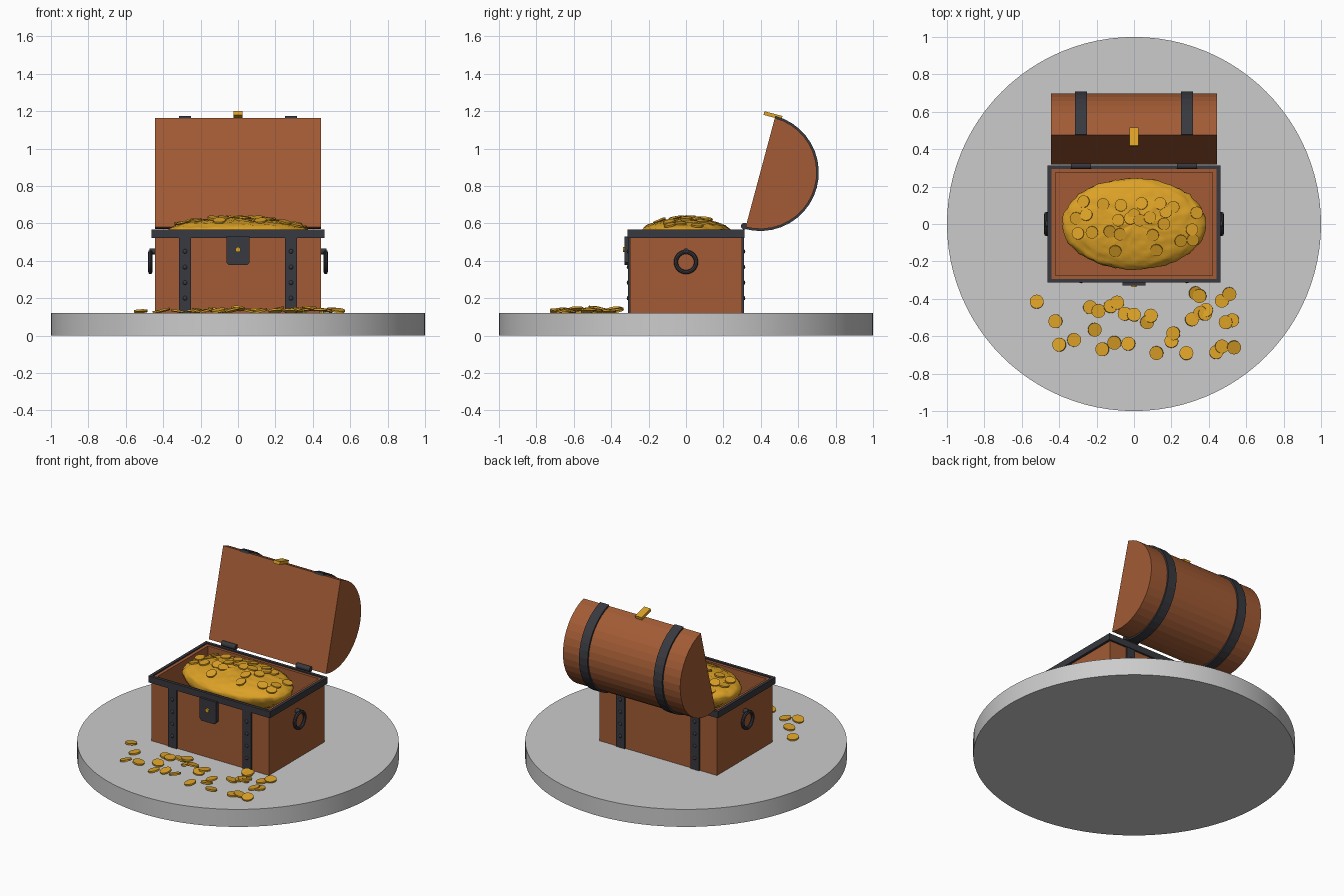
import bpy, bmesh, math, random
from mathutils import Vector, Matrix, noise

if "Cube" in bpy.data.objects:
    bpy.data.objects.remove(bpy.data.objects["Cube"])

random.seed(7)


def material(name, rgb):
    m = bpy.data.materials.new(name)
    m.diffuse_color = (*rgb, 1)
    m.use_nodes = True
    m.node_tree.nodes["Principled BSDF"].inputs["Base Color"].default_value = m.diffuse_color
    return m


WOOD = material("brown_wood", (0.36, 0.105, 0.035))
IRON = material("dark_iron", (0.04, 0.041, 0.05))
GOLD = material("gold", (0.72, 0.36, 0.02))
STONE = material("grey_stone", (0.6, 0.6, 0.6))


def finish(name, bm, mat, smooth=False):
    bmesh.ops.recalc_face_normals(bm, faces=bm.faces)
    me = bpy.data.meshes.new(name)
    bm.to_mesh(me)
    bm.free()
    me.materials.append(mat)
    ob = bpy.data.objects.new(name, me)
    bpy.context.collection.objects.link(ob)
    if smooth:
        bpy.ops.object.select_all(action='DESELECT')
        ob.select_set(True)
        bpy.context.view_layer.objects.active = ob
        bpy.ops.object.shade_smooth_by_angle(angle=math.radians(40))
    return ob


def box(name, lo, hi, mat):
    lo, hi = Vector(lo), Vector(hi)
    bm = bmesh.new()
    bmesh.ops.create_cube(bm, size=1, matrix=Matrix.Translation((lo + hi) / 2)
                          @ Matrix.Diagonal((*(hi - lo), 1)))
    return finish(name, bm, mat)


def prism(name, points, offset, mat):
    """Extrude a closed outline of 3D points along an offset."""
    bm = bmesh.new()
    face = bm.faces.new([bm.verts.new(p) for p in points])
    ext = bmesh.ops.extrude_face_region(bm, geom=[face], use_keep_orig=True)
    verts = [g for g in ext["geom"] if isinstance(g, bmesh.types.BMVert)]
    bmesh.ops.translate(bm, verts=verts, vec=offset)
    return finish(name, bm, mat)


def add_cylinder(bm, center, axis, radius, depth, segments):
    rot = Vector((0, 0, 1)).rotation_difference(Vector(axis)).to_matrix().to_4x4()
    bmesh.ops.create_cone(bm, cap_ends=True, segments=segments, radius1=radius,
                          radius2=radius, depth=depth,
                          matrix=Matrix.Translation(center) @ rot)


def cylinder(name, center, axis, radius, depth, mat, segments=16):
    bm = bmesh.new()
    add_cylinder(bm, center, axis, radius, depth, segments)
    return finish(name, bm, mat, True)


# Round ground slab
cylinder("round_base", (0, 0, 0.06), (0, 0, 1), 1.0, 0.12, STONE, 96)


# Open-topped boxes: chest body and iron rim
def hollow_box(name, hx, hy, z0, z1, wall, floor, mat):
    bm = bmesh.new()
    loops = []
    for inset, z in ((0, z0), (0, z1), (wall, z1), (wall, floor)):
        x, y = hx - inset, hy - inset
        loops.append([bm.verts.new((sx * x, sy * y, z))
                      for sx, sy in ((-1, -1), (1, -1), (1, 1), (-1, 1))])
    pairs = list(zip(loops, loops[1:]))
    if floor == z0:
        pairs.append((loops[3], loops[0]))
    else:
        bm.faces.new(loops[0])
        bm.faces.new(loops[3])
    for a, b in pairs:
        for i in range(4):
            j = (i + 1) % 4
            bm.faces.new((a[i], a[j], b[j], b[i]))
    return finish(name, bm, mat)


hollow_box("chest_body", 0.445, 0.3, 0.12, 0.558, 0.025, 0.15, WOOD)
hollow_box("chest_rim", 0.462, 0.313, 0.522, 0.566, 0.02, 0.522, IRON)

# Open lid: half barrel leaning back 15 degrees from upright
TILT = math.radians(15)
CENTER = Vector((0, 0.397, 0.872))
UP = Vector((0, math.sin(TILT), math.cos(TILT)))
BACK = Vector((0, math.cos(TILT), -math.sin(TILT)))


def arc(radius, x, n=20):
    return [CENTER + Vector((x, 0, 0)) + radius * (UP * math.cos(math.pi * i / n)
            + BACK * math.sin(math.pi * i / n)) for i in range(n + 1)]


prism("lid", arc(0.302, -0.445), (0.89, 0, 0), WOOD)

# Straps, rivets and hinges on both sides
for s, side in ((-1, "left"), (1, "right")):
    x = s * 0.283
    bm = bmesh.new()
    rings = [[bm.verts.new(p) for p in arc(r, x + dx)] for r, dx in
             ((0.295, -0.033), (0.313, -0.033), (0.313, 0.033), (0.295, 0.033))]
    for k in range(4):
        a, b = rings[k], rings[(k + 1) % 4]
        for i in range(len(a) - 1):
            bm.faces.new((a[i], a[i + 1], b[i + 1], b[i]))
    for end in (0, -1):
        bm.faces.new([r[end] for r in rings])
    finish("lid_strap_" + side, bm, IRON)

    for sy, face in ((-1, "front"), (1, "back")):
        y0, y1 = sorted((sy * 0.295, sy * 0.309))
        box(f"body_strap_{face}_{side}", (x - 0.033, y0, 0.12),
            (x + 0.033, y1, 0.53), IRON)
        bm = bmesh.new()
        for z in (0.2, 0.283, 0.366, 0.45):
            bmesh.ops.create_uvsphere(
                bm, u_segments=10, v_segments=6, radius=1,
                matrix=Matrix.Translation((x, sy * 0.309, z))
                @ Matrix.Diagonal((0.012, 0.008, 0.012, 1)))
        finish(f"rivets_{face}_{side}", bm, IRON, True)

    cylinder("hinge_" + side, (x, 0.312, 0.585), (1, 0, 0), 0.018, 0.105, IRON)

    # Hanging ring handle with its peg
    bm = bmesh.new()
    grid = []
    for i in range(28):
        a = 2 * math.pi * i / 28
        grid.append([])
        for j in range(8):
            b = 2 * math.pi * j / 8
            r = 0.054 + 0.011 * math.cos(b)
            grid[i].append(bm.verts.new((s * 0.469 + 0.011 * math.sin(b),
                                         r * math.cos(a), 0.393 + r * math.sin(a))))
    for i in range(28):
        for j in range(8):
            k, m = (i + 1) % 28, (j + 1) % 8
            bm.faces.new((grid[i][j], grid[k][j], grid[k][m], grid[i][m]))
    finish("ring_handle_" + side, bm, IRON, True)
    cylinder("handle_peg_" + side, (s * 0.456, 0, 0.45), (1, 0, 0), 0.016, 0.034, IRON)

# Lock plate with clipped lower corners, keyhole stud and lid hasp
half = [(0.062, 0.53), (0.062, 0.39), (0.048, 0.376)]
outline = half + [(-x, z) for x, z in reversed(half)]
prism("lock_plate", [(x, -0.328, z) for x, z in outline], (0, 0.03, 0), IRON)
cylinder("lock_stud", (0, -0.329, 0.46), (0, 1, 0), 0.014, 0.018, GOLD)

hasp = CENTER + UP * 0.312 - BACK * 0.013
corners = [hasp + BACK * a + UP * b - Vector((0.025, 0, 0))
           for a, b in ((-0.05, -0.01), (0.05, -0.01), (0.05, 0.01), (-0.05, 0.01))]
prism("lid_hasp", corners, (0.05, 0, 0), GOLD)

# Lumpy treasure mound
RX, RY, RZ, MID = 0.385, 0.243, 0.078, 0.548
bm = bmesh.new()
bmesh.ops.create_uvsphere(bm, u_segments=72, v_segments=36, radius=1)
for v in bm.verts:
    d = v.co.copy()
    p = Vector((d.x * RX, d.y * RY, d.z * (RZ if d.z > 0 else 0.15)))
    lump = noise.noise(p * 32) * 0.009 + noise.noise(p * 70) * 0.004
    v.co = p + d * lump + Vector((0, 0, MID))
mound = finish("treasure_mound", bm, GOLD, True)


def tilted(normal, amount):
    return (Vector(normal) + Vector((random.uniform(-amount, amount),
                                     random.uniform(-amount, amount), 0))).normalized()


# Coins resting on the mound
pile = [(-.27, .12), (-.165, .105), (-.07, .1), (.04, .11), (.14, .11), (.21, .09),
        (-.255, .05), (.335, .06), (-.3, -.05), (-.225, -.045), (-.13, -.04),
        (-.075, -.055), (.1, -.06), (.31, -.03), (.315, -.085), (.25, -.09),
        (-.1, -.145), (.12, -.14), (.16, 0), (-.085, .02), (0, .05), (.085, .035),
        (.17, .065), (-.02, .03), (.03, .02), (-.31, .03)]
bm = bmesh.new()
for x, y in pile:
    h = math.sqrt(max(0.05, 1 - (x / RX) ** 2 - (y / RY) ** 2))
    n = Vector((x / RX ** 2 * RZ / h, y / RY ** 2 * RZ / h, 1)).normalized()
    add_cylinder(bm, (x, y, MID + RZ * h + 0.008), tilted(n, 0.22), 0.033, 0.009, 16)
finish("mound_coins", bm, GOLD, True)

# Coins spilled on the ground
spill = [(-.52, -.415), (-.42, -.52), (-.4, -.645), (-.32, -.62), (-.21, -.565),
         (-.235, -.445), (-.19, -.465), (-.125, -.44), (-.09, -.42), (-.05, -.48),
         (0, -.485), (.07, -.525), (.09, -.49), (-.17, -.67), (-.105, -.635),
         (-.03, -.64), (.12, -.69), (.2, -.625), (.21, -.585), (.28, -.69),
         (.31, -.51), (.355, -.475), (.385, -.46), (.33, -.37), (.35, -.385),
         (.47, -.41), (.51, -.375), (.49, -.525), (.525, -.515), (.47, -.655),
         (.44, -.685), (.535, -.66), (.38, -.48)]
bm = bmesh.new()
for i, (x, y) in enumerate(spill):
    n = tilted((0, 0, 1), 0.28)
    stacked = any(math.hypot(x - a, y - b) < 0.06 for a, b in spill[:i])
    z = 0.125 + 0.036 * math.hypot(n.x, n.y) + (0.01 if stacked else 0)
    add_cylinder(bm, (x, y, z), n, 0.037, 0.01, 20)
finish("spilled_coins", bm, GOLD, True)
